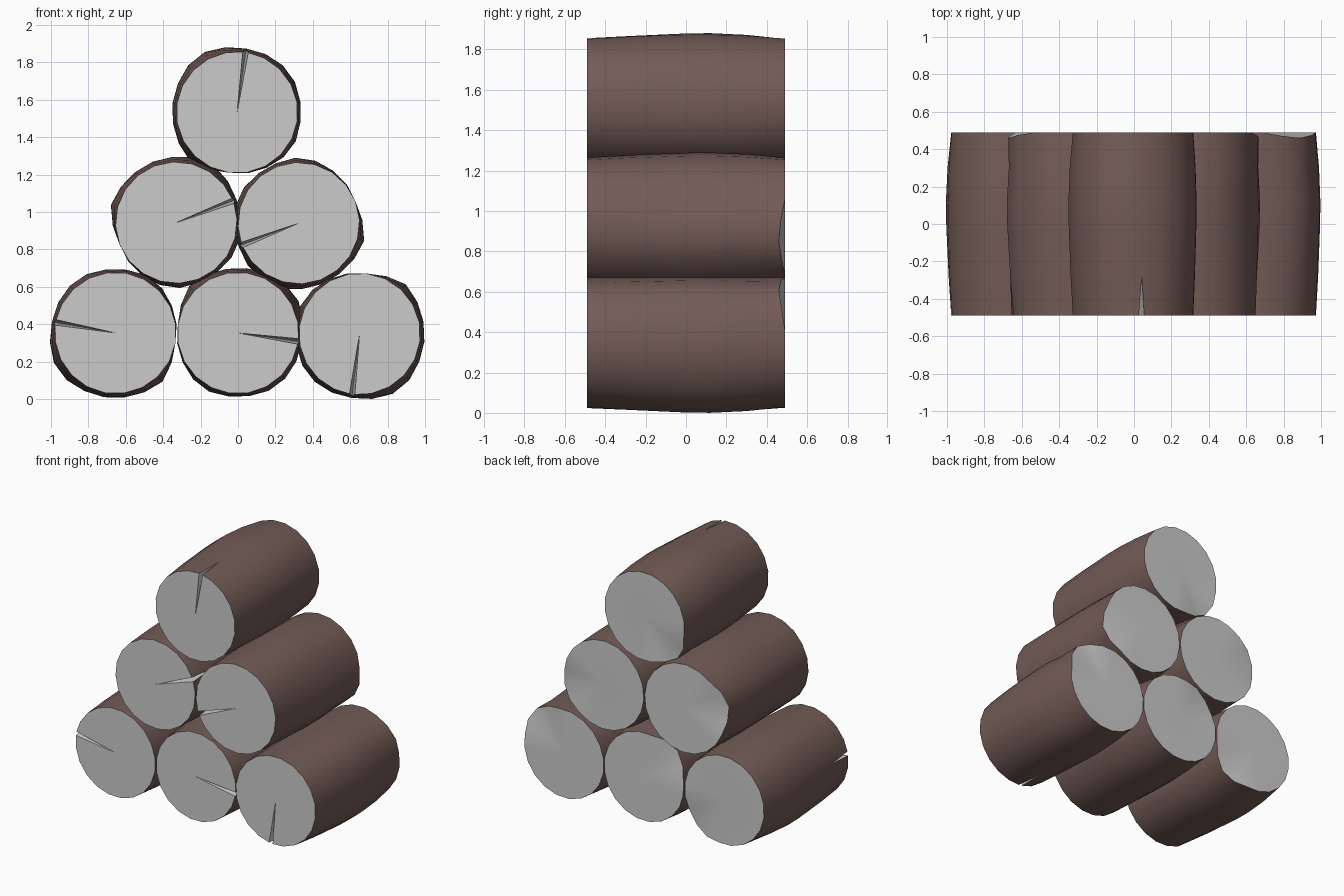
import bpy, bmesh, math

if "Cube" in bpy.data.objects:
    bpy.data.objects.remove(bpy.data.objects["Cube"])

def material(name, rgb):
    m = bpy.data.materials.new(name)
    m.diffuse_color = (*rgb, 1)
    m.use_nodes = True
    m.node_tree.nodes["Principled BSDF"].inputs["Base Color"].default_value = m.diffuse_color
    return m

BARK = material("bark", (0.17, 0.105, 0.092))
WOOD = material("cut_wood", (0.8, 0.8, 0.8))

# Lumpy mid-log radius every 18 degrees, starting at the crack
MID = [.345, .354, .366, .363, .352, .349, .348, .353, .362, .340,
       .325, .330, .335, .345, .350, .343, .343, .350, .351, .347]
N = len(MID)
END = 0.325
# y position and how much of the mid-log bulge each ring takes
RINGS = [(-0.49, 0.0), (-0.28, 0.5), (0.0, 0.95), (0.12, 1.0), (0.3, 0.7), (0.49, 0.0)]
CHIP = {7: 0.475, 8: 0.46, 9: 0.47}   # chipped back rim

def log(name, cx, cz, crack_deg):
    bm = bmesh.new()
    rings = []
    for k, (y, bulge) in enumerate(RINGS):
        ring = []
        for i in range(N + 1):
            a = 2 * math.pi * i / N
            if k == 0 and i in (0, N):        # open the crack at the front rim
                a += 0.045 if i == 0 else -0.045
            r = END + (MID[i % N] - END) * bulge
            yy = y
            if k == len(RINGS) - 1 and i in CHIP:
                yy = CHIP[i]
                r = END + (MID[i] - END) * 0.8
            a += math.radians(crack_deg)
            ring.append(bm.verts.new((r * math.cos(a), yy, r * math.sin(a))))
        rings.append(ring)
    # bark
    for lo, hi in zip(rings, rings[1:]):
        for i in range(N):
            bm.faces.new((lo[i], lo[i + 1], hi[i + 1], hi[i]))
    # cut ends and crack walls
    front = bm.verts.new((0, -0.49, 0))
    back = bm.verts.new((0, 0.49, 0))
    cut = []
    for i in range(N):
        cut.append(bm.faces.new((front, rings[0][i + 1], rings[0][i])))
        cut.append(bm.faces.new((back, rings[-1][i], rings[-1][i + 1])))
    cut.append(bm.faces.new((front, rings[0][0], rings[1][0])))
    cut.append(bm.faces.new((front, rings[1][N], rings[0][N])))
    for f in cut:
        f.material_index = 1
    bmesh.ops.remove_doubles(bm, verts=bm.verts[:], dist=1e-4)
    bmesh.ops.recalc_face_normals(bm, faces=bm.faces[:])
    me = bpy.data.meshes.new(name)
    bm.to_mesh(me)
    bm.free()
    me.materials.append(BARK)
    me.materials.append(WOOD)
    ob = bpy.data.objects.new(name, me)
    ob.location = (cx, 0, cz)
    bpy.context.collection.objects.link(ob)
    bpy.ops.object.select_all(action='DESELECT')
    ob.select_set(True)
    bpy.context.view_layer.objects.active = ob
    bpy.ops.object.shade_smooth_by_angle(angle=math.radians(35))

# pyramid stack
log("log_bottom_left", -0.655, 0.353, 170)
log("log_bottom_middle", 0.0, 0.353, -8)
log("log_bottom_right", 0.65, 0.348, 263)
log("log_middle_left", -0.33, 0.943, 21)
log("log_middle_right", 0.325, 0.94, 201)
log("log_top", -0.005, 1.532, 82)
